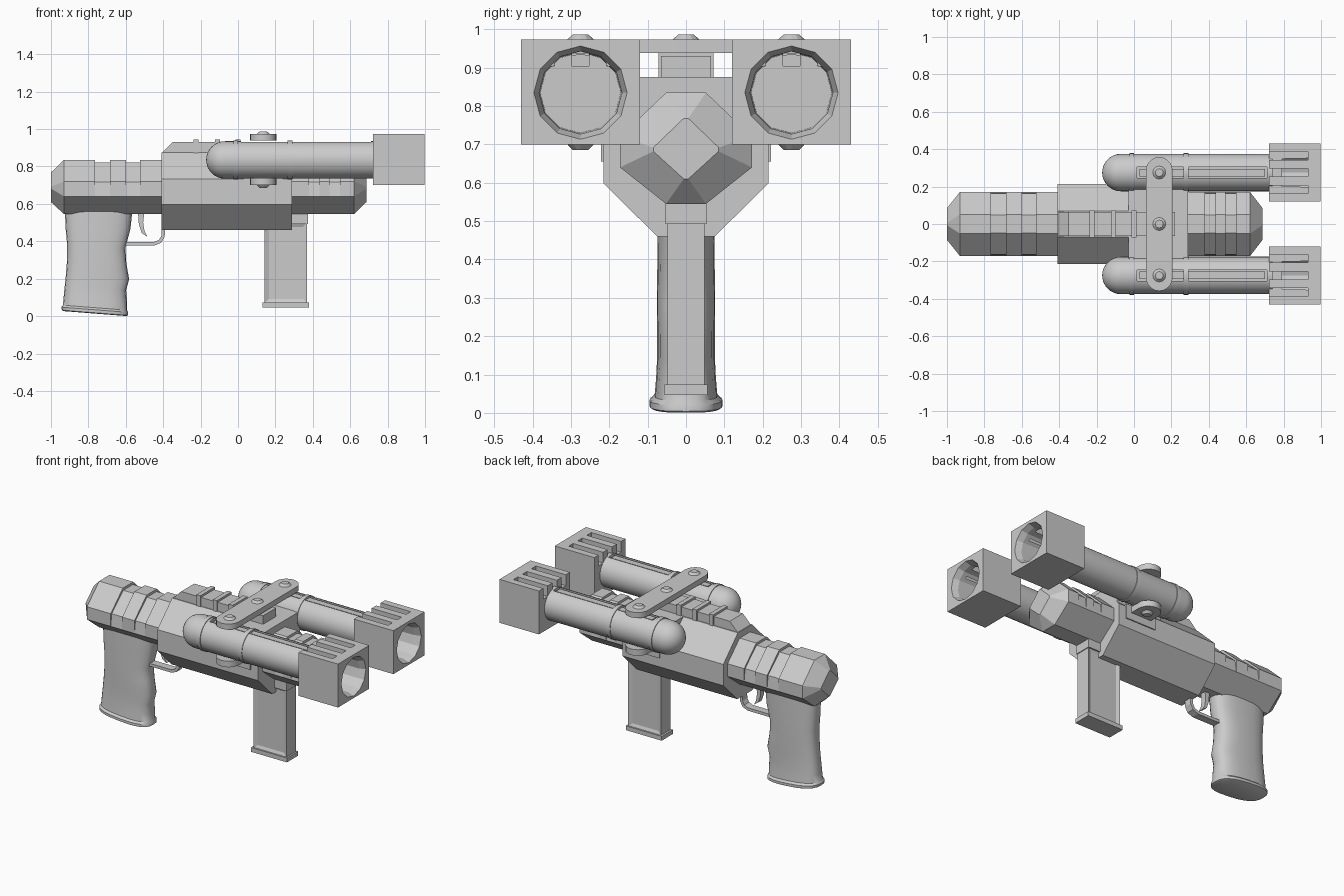
import bpy, bmesh, math
from math import sin, cos, pi

if "Cube" in bpy.data.objects:
    bpy.data.objects.remove(bpy.data.objects["Cube"])


def loft(name, rings, smooth=False):
    """Skin a list of equal-length 3D rings and cap both ends."""
    bm = bmesh.new()
    vs = [[bm.verts.new(p) for p in r] for r in rings]
    n = len(rings[0])
    for a, b in zip(vs, vs[1:]):
        for i in range(n):
            j = (i + 1) % n
            bm.faces.new((a[i], a[j], b[j], b[i]))
    bm.faces.new(vs[0][::-1])
    bm.faces.new(vs[-1])
    bmesh.ops.recalc_face_normals(bm, faces=bm.faces)
    me = bpy.data.meshes.new(name)
    bm.to_mesh(me)
    bm.free()
    ob = bpy.data.objects.new(name, me)
    bpy.context.collection.objects.link(ob)
    if smooth:
        activate(ob)
        bpy.ops.object.shade_smooth_by_angle(angle=math.radians(35))
    return ob


def activate(ob):
    bpy.ops.object.select_all(action='DESELECT')
    ob.select_set(True)
    bpy.context.view_layer.objects.active = ob


def prism_y(name, pts, y0, y1):
    return loft(name, [[(x, y, z) for x, z in pts] for y in (y0, y1)])


def box(name, x0, x1, y0, y1, z0, z1):
    return prism_y(name, [(x0, z0), (x1, z0), (x1, z1), (x0, z1)], y0, y1)


def lathe_x(name, prof, y, z, n, smooth=True):
    return loft(name, [[(x, y + r * cos(2 * pi * i / n), z + r * sin(2 * pi * i / n))
                        for i in range(n)] for x, r in prof], smooth)


def sym(x, half):
    """Full ring at x from the +y half of a section, listed bottom to top."""
    return [(x, y, z) for y, z in half] + [(x, -y, z) for y, z in reversed(half)]


def cut(ob, cutter):
    m = ob.modifiers.new("cut", 'BOOLEAN')
    m.object, m.solver = cutter, 'EXACT'
    activate(ob)
    bpy.ops.object.modifier_apply(modifier=m.name)
    bpy.data.objects.remove(cutter)


# Faceted inner barrel with grooves over its upper faces and tapered ends
full = [(0.052, 0.545), (0.172, 0.64), (0.172, 0.72), (0.052, 0.835)]
low = [(0.052, 0.545), (0.172, 0.64), (0.162, 0.716), (0.048, 0.82)]
tip = [(0.006, 0.61), (0.085, 0.682), (0.085, 0.692), (0.006, 0.768)]
rings = [sym(-1.0, tip), sym(-0.93, full)]
for a, b in ((-0.765, -0.685), (-0.60, -0.525), (0.38, 0.435), (0.49, 0.545)):
    rings += [sym(a, full), sym(a, low), sym(b, low), sym(b, full)]
rings += [sym(0.62, full), sym(0.687, tip)]
loft("barrel_core", rings)

# Receiver housing
house = [(0.075, 0.46), (0.215, 0.598), (0.215, 0.732), (0.07, 0.875)]
loft("receiver_housing", [sym(-0.41, house), sym(0.29, house)])

# Cross bracket that carries the side tubes
box("tube_bracket", -0.03, 0.29, -0.2, 0.2, 0.73, 0.876)

# Top rail with a rear ramp and raised ridges
prism_y("top_rail", [(-0.41, 0.87), (0.22, 0.87), (0.22, 0.93), (-0.35, 0.93)], -0.065, 0.065)
for i, x in enumerate((-0.225, -0.11, 0.0)):
    box(f"rail_ridge_{i}", x - 0.014, x + 0.014, -0.072, 0.072, 0.86, 0.943)


def stadium(name, x, ya, yb, r, z0, z1):
    pts = [(x + r * cos(pi * i / 10), yb + r * sin(pi * i / 10)) for i in range(11)]
    pts += [(x - r * cos(pi * i / 10), ya - r * sin(pi * i / 10)) for i in range(11)]
    return loft(name, [[(px, py, z) for px, py in pts] for z in (z0, z1)], True)


def bolt(name, y, z0, z1):
    loft(name, [[(0.135 + r * cos(pi * i / 6), y + r * sin(pi * i / 6), z) for i in range(12)]
                for z, r in ((z0, 0.036), (z1, 0.021))])


# Strap plate across both tubes
stadium("strap_plate", 0.135, -0.287, 0.287, 0.071, 0.938, 0.973)
bolt("strap_bolt_centre", 0, 0.972, 0.986)

ZC = 0.835
for s, side in ((-1, "right"), (1, "left")):
    yc = s * 0.275
    # Side tube with domed rear end and a slot along the top
    dome = [(-0.07 - 0.1 * cos(t * pi / 16), max(0.002, 0.1 * sin(t * pi / 16))) for t in range(9)]
    tube = lathe_x("tube_" + side, dome + [(0.74, 0.1)], yc, ZC, 32)
    cut(tube, box("cutter", 0.015, 0.71, yc - 0.03, yc + 0.03, 0.917, 1.0))
    box("tube_slot_strip_" + side, 0.03, 0.70, yc - 0.02, yc + 0.02, 0.90, 0.926)
    for i, x in enumerate((-0.012, 0.278)):
        lathe_x(f"tube_band_{side}_{i}", [(x - 0.013, 0.104), (x + 0.013, 0.104)], yc, ZC, 32)

    # Square muzzle block with a twelve-sided bore and three cooling slots
    muzzle = box("muzzle_" + side, 0.722, 0.997, yc - 0.155, yc + 0.155, 0.70, 0.973)
    cut(muzzle, lathe_x("cutter", [(0.79, 0.105), (0.96, 0.108), (0.998, 0.122), (1.05, 0.122)],
                        yc, ZC, 12, False))
    for k in (-1, 0, 1):
        y = yc + k * 0.09
        cut(muzzle, box("cutter", 0.70, 0.93, y - 0.022, y + 0.022, 0.905, 1.1))

    # Strap bolt, lower clamp and the mount under the tube
    bolt("strap_bolt_" + side, yc, 0.972, 0.986)
    stadium("lower_clamp_" + side, 0.135, min(s * 0.18, s * 0.285), max(s * 0.18, s * 0.285),
            0.071, 0.70, 0.738)
    bolt("lower_bolt_" + side, yc, 0.702, 0.686)
    box("clamp_mount_" + side, 0.03, 0.24, min(s * 0.18, s * 0.222), max(s * 0.18, s * 0.222),
        0.655, 0.745)

# Pistol grip: rounded sections of (z, rear x, front x, half width), tilted at the base
sections = [(0.56, -0.925, -0.565, 0.072), (0.47, -0.922, -0.575, 0.074),
            (0.37, -0.913, -0.602, 0.075), (0.29, -0.914, -0.597, 0.076),
            (0.21, -0.92, -0.582, 0.075), (0.15, -0.926, -0.598, 0.075),
            (0.09, -0.932, -0.593, 0.078), (0.045, -0.936, -0.593, 0.082),
            (0.034, -0.944, -0.588, 0.095), (0.018, -0.942, -0.588, 0.095),
            (0.0135, -0.932, -0.596, 0.088)]


def power(v):
    return math.copysign(abs(v) ** 0.75, v)


rings = []
for z, xr, xf, w in sections:
    c, h = (xr + xf) / 2, (xf - xr) / 2
    tilt = -0.078 * min(1, (0.56 - z) / 0.4)
    rings.append([(c + h * power(cos(2 * pi * i / 24)), w * power(sin(2 * pi * i / 24)),
                   z + tilt * h * power(cos(2 * pi * i / 24))) for i in range(24)])
loft("pistol_grip", rings, True)

# Trigger and trigger guard
prism_y("trigger", [(-0.535, 0.56), (-0.53, 0.49), (-0.515, 0.445), (-0.485, 0.425),
                    (-0.50, 0.455), (-0.507, 0.50), (-0.50, 0.56)], -0.018, 0.018)
prism_y("trigger_guard", [(-0.62, 0.378), (-0.445, 0.378), (-0.41, 0.393), (-0.392, 0.425),
                          (-0.39, 0.475), (-0.408, 0.475), (-0.41, 0.43), (-0.422, 0.407),
                          (-0.45, 0.396), (-0.62, 0.396)], -0.024, 0.024)

# Magazine with inset side panels, base plate and collar
mag = box("magazine", 0.142, 0.37, -0.048, 0.048, 0.07, 0.5)
bm = bmesh.new()
bm.from_mesh(mag.data)
sides = [f for f in bm.faces if abs(f.normal.y) > 0.9]
bmesh.ops.inset_individual(bm, faces=sides, thickness=0.032, depth=-0.01)
bm.to_mesh(mag.data)
bm.free()
box("magazine_base", 0.13, 0.38, -0.056, 0.056, 0.047, 0.074)
box("magazine_collar", 0.142, 0.375, -0.053, 0.053, 0.492, 0.56)
